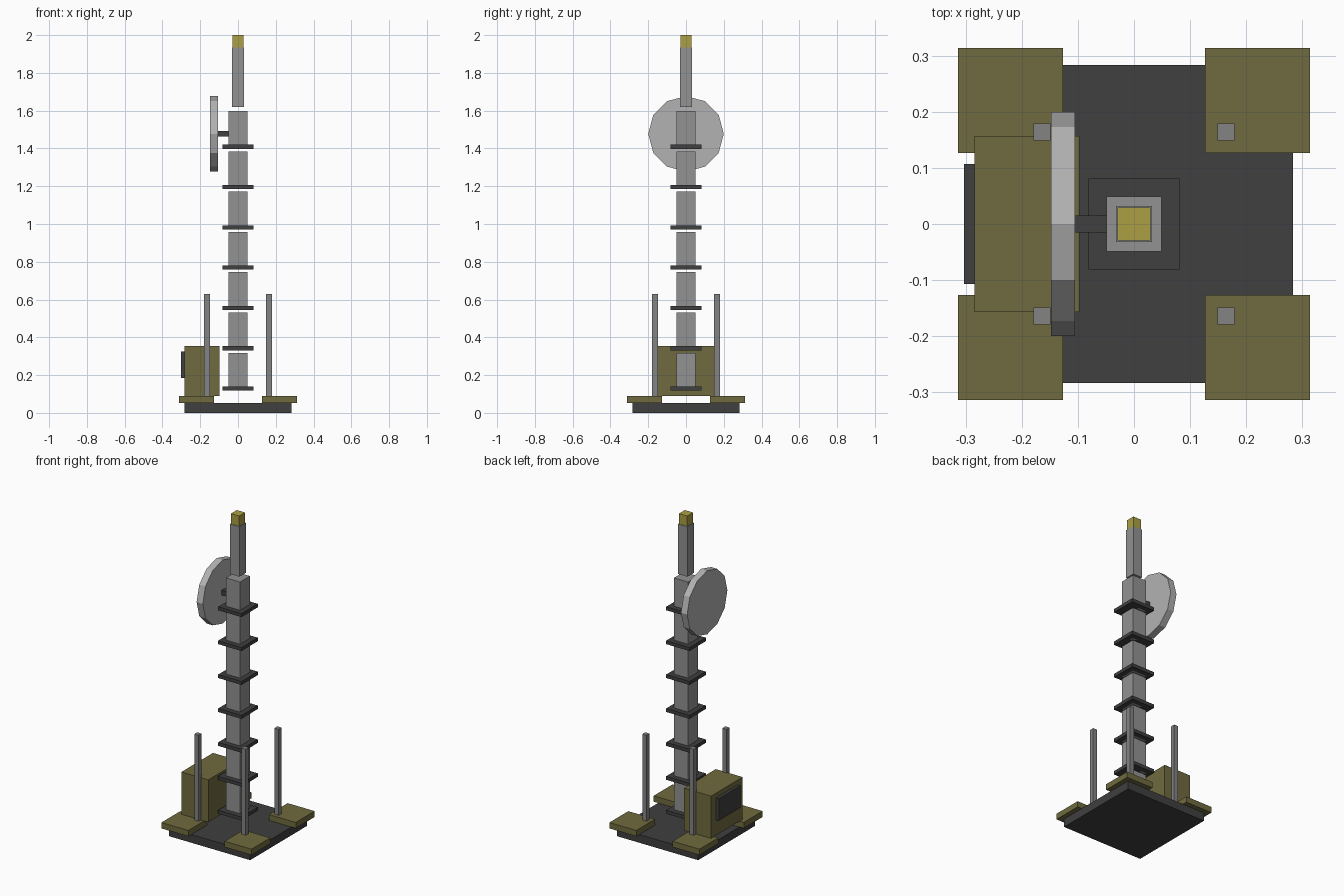
import bpy, math

if "Cube" in bpy.data.objects:
    bpy.data.objects.remove(bpy.data.objects["Cube"])


def material(name, rgb):
    m = bpy.data.materials.new(name)
    m.diffuse_color = (*rgb, 1)
    m.use_nodes = True
    m.node_tree.nodes["Principled BSDF"].inputs["Base Color"].default_value = m.diffuse_color
    return m


olive = material("olive", (0.16, 0.145, 0.05))
dark = material("dark", (0.05, 0.05, 0.052))
steel = material("steel", (0.29, 0.29, 0.29))
rod_grey = material("rod_grey", (0.23, 0.23, 0.23))
pale = material("pale", (0.45, 0.45, 0.45))
yellow = material("yellow", (0.41, 0.35, 0.06))


def box(name, x, y, z, mat):
    """Box spanning the (min, max) ranges x, y, z."""
    spans = (x, y, z)
    bpy.ops.mesh.primitive_cube_add(size=1, location=[(a + b) / 2 for a, b in spans])
    o = bpy.context.object
    o.name = name
    o.scale = [b - a for a, b in spans]
    bpy.ops.object.transform_apply(location=False, rotation=False, scale=True)
    o.data.materials.append(mat)
    return o


def around(c, half):
    return (c - half, c + half)


# Base plate
box("base_plate", around(0, 0.283), around(0, 0.283), (0, 0.052), dark)

# Corner feet with upright rods
for sx in (-1, 1):
    for sy in (-1, 1):
        box("corner_foot", around(sx * 0.22, 0.0935), around(sy * 0.22, 0.0935), (0.052, 0.089), olive)
        box("corner_rod", around(sx * 0.164, 0.015), around(sy * 0.164, 0.015), (0.089, 0.63), rod_grey)

# Equipment cabinet and its panel
box("cabinet", (-0.284, -0.097), around(0, 0.157), (0.089, 0.355), olive)
box("cabinet_panel", (-0.303, -0.284), around(0, 0.107), (0.186, 0.325), dark)

# Mast sections, each with a collar at its foot
for i in range(7):
    z = 0.118 + i * 0.2133
    box("mast_section", around(0, 0.049), around(0, 0.049), (z, z + 0.2), steel)
    box("mast_collar", around(0, 0.081), around(0, 0.081), (z, z + 0.022), dark)

# Top pole and beacon
box("top_pole", around(0, 0.032), around(0, 0.032), (1.62, 1.935), steel)
box("beacon", around(0, 0.029), around(0, 0.029), (1.935, 2.0), yellow)

# Dish and its arm
bpy.ops.mesh.primitive_cylinder_add(vertices=12, radius=0.2, depth=0.043,
                                    location=(-0.1265, 0, 1.477),
                                    rotation=(0, math.pi / 2, 0))
dish = bpy.context.object
dish.name = "dish"
dish.data.materials.append(pale)
box("dish_arm", (-0.11, -0.045), around(0, 0.015), around(1.477, 0.015), dark)
